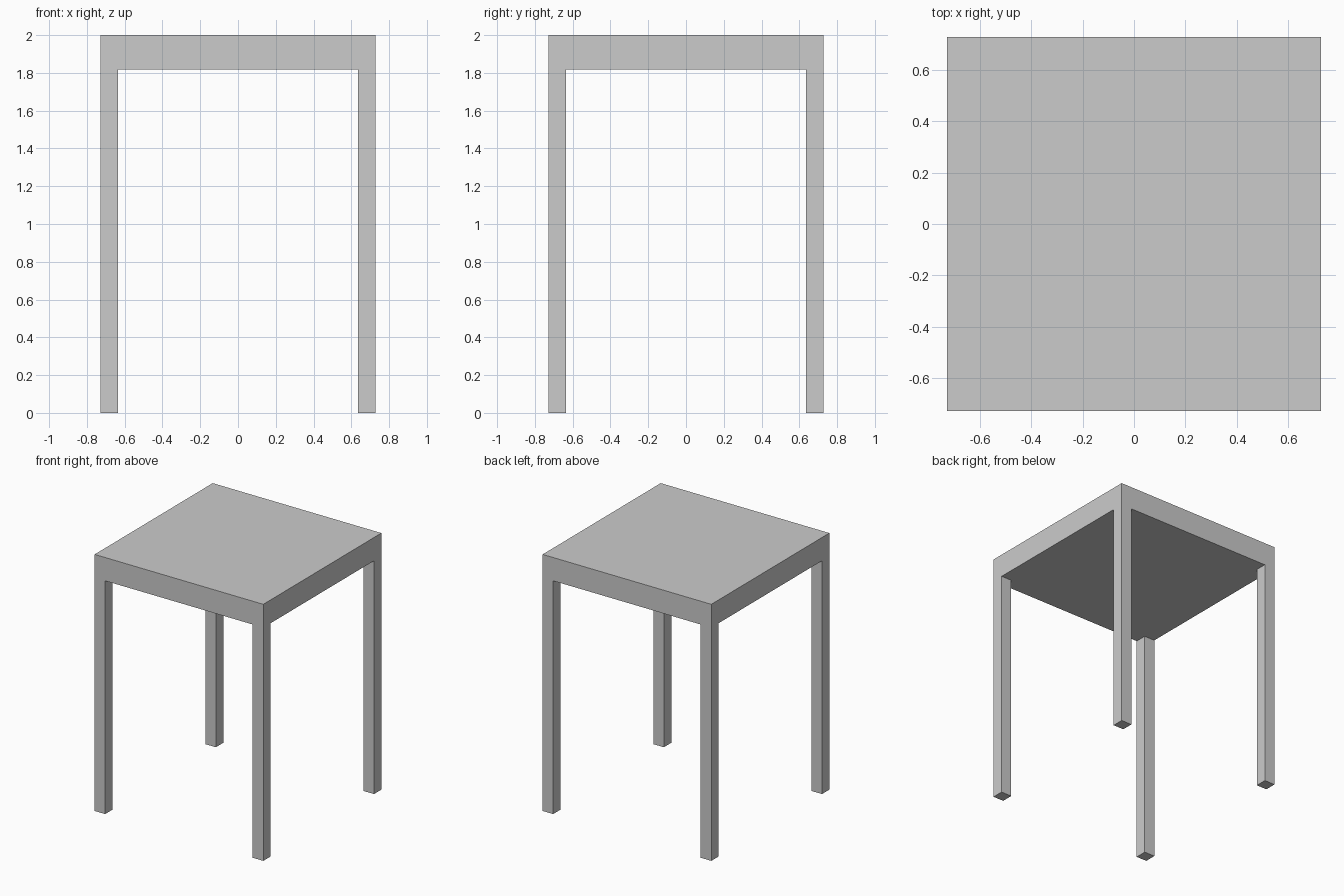
import bpy

if "Cube" in bpy.data.objects:
    bpy.data.objects.remove(bpy.data.objects["Cube"])

U = 2 / 11            # slab thickness; legs are half as wide
HALF = 4 * U          # half width of the square top
LEG = U / 2
LEG_TOP = 2 - U


def box(name, center, size):
    bpy.ops.mesh.primitive_cube_add(size=1, location=center)
    obj = bpy.context.object
    obj.name = name
    obj.scale = size
    bpy.ops.object.transform_apply(location=False, rotation=False, scale=True)
    return obj


# Thick square top
box("table_top", (0, 0, 2 - U / 2), (2 * HALF, 2 * HALF, U))

# Four square legs flush with the corners
offset = HALF - LEG / 2
for side, sx in (("left", -1), ("right", 1)):
    for end, sy in (("front", -1), ("back", 1)):
        box(f"{end}_{side}_leg", (sx * offset, sy * offset, LEG_TOP / 2),
            (LEG, LEG, LEG_TOP))
